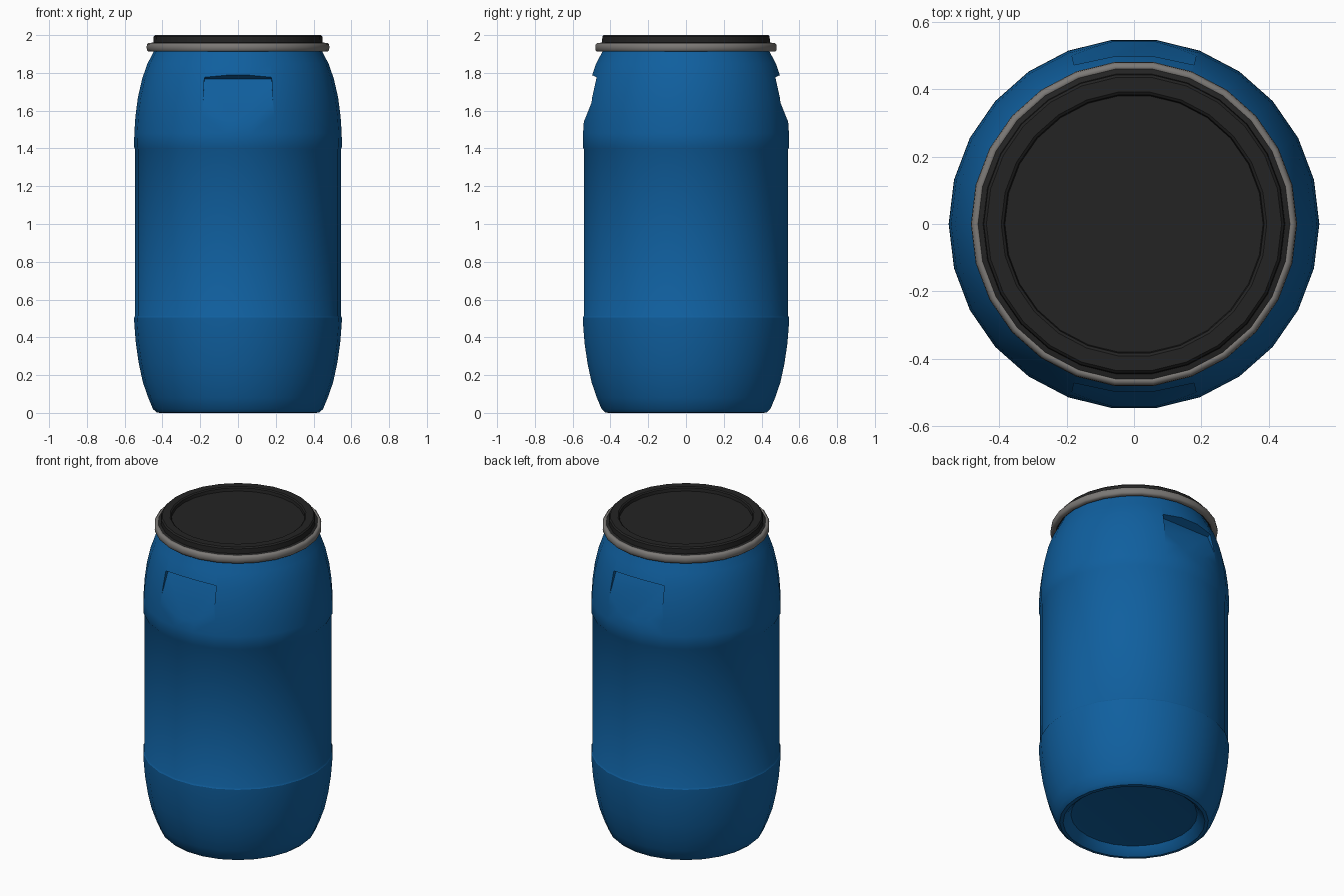
import bpy, bmesh, math

if "Cube" in bpy.data.objects:
    bpy.data.objects.remove(bpy.data.objects["Cube"])

SIDES = 26


def material(name, rgb):
    m = bpy.data.materials.new(name)
    m.diffuse_color = (*rgb, 1)
    m.use_nodes = True
    m.node_tree.nodes["Principled BSDF"].inputs["Base Color"].default_value = m.diffuse_color
    return m


blue = material("blue plastic", (0.005, 0.115, 0.345))
black = material("black plastic", (0.017, 0.017, 0.017))
steel = material("grey steel", (0.20, 0.19, 0.18))


def finish(bm, name, mat):
    bmesh.ops.recalc_face_normals(bm, faces=bm.faces)
    me = bpy.data.meshes.new(name)
    bm.to_mesh(me)
    bm.free()
    ob = bpy.data.objects.new(name, me)
    bpy.context.collection.objects.link(ob)
    me.materials.append(mat)
    return ob


def smooth(ob, deg=32):
    bpy.ops.object.select_all(action='DESELECT')
    ob.select_set(True)
    bpy.context.view_layer.objects.active = ob
    bpy.ops.object.shade_smooth_by_angle(angle=math.radians(deg))


def lathe(name, profile, mat, closed=False):
    """Revolve (radius, z) points; open profiles get flat end caps."""
    bm = bmesh.new()
    rings = [[bm.verts.new((r * math.cos(2 * math.pi * i / SIDES),
                            r * math.sin(2 * math.pi * i / SIDES), z))
              for i in range(SIDES)] for r, z in profile]
    pairs = list(zip(rings, rings[1:]))
    if closed:
        pairs.append((rings[-1], rings[0]))
    else:
        bm.faces.new(rings[0])
        bm.faces.new(rings[-1])
    for a, b in pairs:
        for i in range(SIDES):
            j = (i + 1) % SIDES
            bm.faces.new((a[i], a[j], b[j], b[i]))
    return finish(bm, name, mat)


# Barrel body with recessed base and slightly inset middle band
body = lathe("barrel_body", [
    (0.33, 0.055), (0.365, 0.05), (0.39, 0.015), (0.41, 0.0), (0.43, 0.002),
    (0.45, 0.02), (0.475, 0.08), (0.503, 0.16), (0.525, 0.26), (0.541, 0.37),
    (0.549, 0.47), (0.55, 0.505), (0.544, 0.515), (0.544, 1.395), (0.55, 1.405),
    (0.549, 1.48), (0.543, 1.57), (0.53, 1.67), (0.507, 1.77), (0.479, 1.85),
    (0.447, 1.91), (0.44, 1.93)], blue)

# Wedge-shaped hand grips cut into front and back
for s in (-1, 1):
    bm = bmesh.new()
    section = [(0.45, 1.767), (0.65, 1.855), (0.65, 1.27)]
    ends = []
    for sx in (-1, 1):
        ends.append([bm.verts.new((sx * (0.178 if z > 1.5 else 0.205), s * y, z))
                     for y, z in section])
    bm.faces.new(ends[0])
    bm.faces.new(ends[1])
    for i in range(3):
        j = (i + 1) % 3
        bm.faces.new((ends[0][i], ends[0][j], ends[1][j], ends[1][i]))
    bmesh.ops.triangulate(bm, faces=bm.faces)
    cutter = finish(bm, "grip_cutter", blue)
    cutter.hide_render = True
    mod = body.modifiers.new("grip", 'BOOLEAN')
    mod.operation = 'DIFFERENCE'
    mod.solver = 'EXACT'
    mod.object = cutter
    bpy.context.view_layer.objects.active = body
    bpy.ops.object.modifier_apply(modifier=mod.name)
    bpy.data.objects.remove(cutter)
smooth(body)

# Lid with raised rim and sunken centre
smooth(lathe("lid", [
    (0.44, 1.925), (0.467, 1.925), (0.467, 1.957), (0.448, 1.962), (0.446, 1.992),
    (0.438, 2.0), (0.394, 2.0), (0.386, 1.994), (0.383, 1.975)], black))

# Steel clamp ring
smooth(lathe("clamp_ring", [
    (0.455, 1.912), (0.474, 1.912), (0.482, 1.92), (0.484, 1.935),
    (0.482, 1.95), (0.474, 1.959), (0.464, 1.959), (0.455, 1.95)], steel, True), 50)
